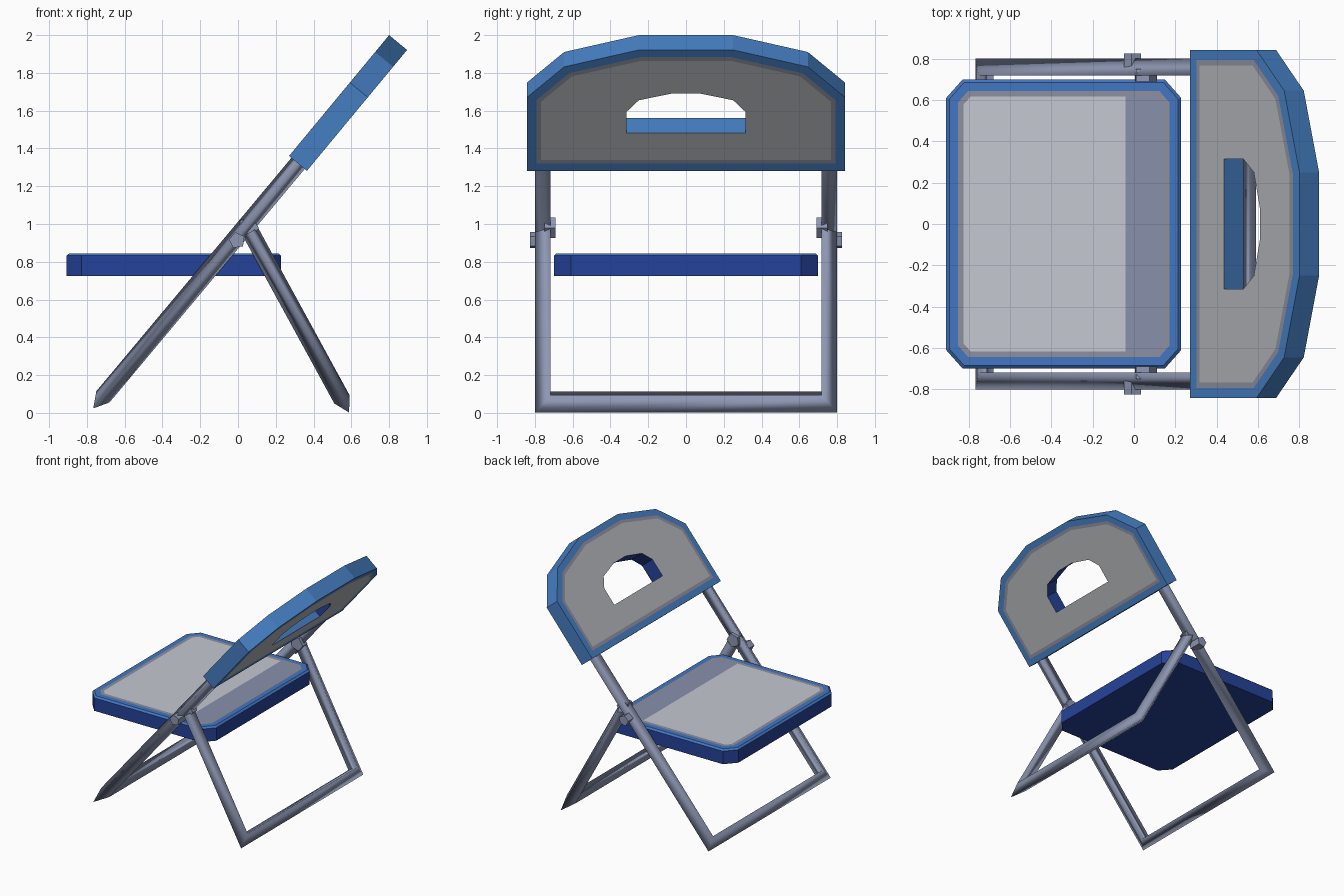
import bpy, bmesh, math
from mathutils import Vector

if "Cube" in bpy.data.objects:
    bpy.data.objects.remove(bpy.data.objects["Cube"])


def mat(name, rgb):
    m = bpy.data.materials.new(name)
    m.diffuse_color = (*rgb, 1)
    m.use_nodes = True
    m.node_tree.nodes["Principled BSDF"].inputs["Base Color"].default_value = m.diffuse_color
    return m


METAL = mat("grey metal", (0.27, 0.31, 0.45))
PANEL_BLUE = mat("panel blue", (0.06, 0.21, 0.54))
SEAT_BLUE = mat("seat blue", (0.055, 0.18, 0.54))
DARK_BLUE = mat("dark blue", (0.018, 0.055, 0.32))
RING = mat("border grey", (0.27, 0.28, 0.35))
PANEL_GREY = mat("panel grey", (0.45, 0.46, 0.48))
SEAT_GREY = mat("seat light grey", (0.56, 0.58, 0.64))
STRIP = mat("seat blue grey", (0.25, 0.28, 0.41))


def finish(bm, name, mats):
    me = bpy.data.meshes.new(name)
    bm.to_mesh(me)
    bm.free()
    for m in mats:
        me.materials.append(m)
    ob = bpy.data.objects.new(name, me)
    bpy.context.collection.objects.link(ob)
    return ob


def prism(outline, place, a, b):
    """Extrude a 2D outline from depth a to depth b; returns bmesh and its two caps."""
    bm = bmesh.new()
    rings = [[bm.verts.new(place(p, q, d)) for p, q in outline] for d in (a, b)]
    n = len(outline)
    caps = [bm.faces.new(r) for r in rings]
    for i in range(n):
        j = (i + 1) % n
        bm.faces.new((rings[0][i], rings[0][j], rings[1][j], rings[1][i]))
    bmesh.ops.recalc_face_normals(bm, faces=bm.faces)
    return bm, caps


def inset(bm, face, width, rim, inner, depth=0.0):
    new = bmesh.ops.inset_individual(bm, faces=[face], thickness=width, depth=depth,
                                     use_even_offset=True)["faces"]
    for f in new:
        f.material_index = rim
    face.material_index = inner


def mirrored(half):
    return half + [(-y, v) for y, v in reversed(half)]


# Seat: chamfered slab, bevelled top edge, painted border and rear strip
x0, x1, w, cx, cy = -0.908, 0.228, 0.70, 0.08, 0.09
outline = [(x0, -w + cy), (x0 + cx, -w), (x1 - cx, -w), (x1, -w + cy),
           (x1, w - cy), (x1 - cx, w), (x0 + cx, w), (x0, w - cy)]
bm, caps = prism(outline, lambda x, y, z: (x, y, z), 0.725, 0.832)
for f in bm.faces:
    f.material_index = 0
top = caps[1]
inset(bm, top, 0.015, 1, 1, 0.013)
inset(bm, top, 0.042, 1, 2)
inset(bm, top, 0.027, 2, 3)
bmesh.ops.bisect_plane(bm, geom=[top] + list(top.edges) + list(top.verts),
                       plane_co=(-0.04, 0, 0), plane_no=(1, 0, 0))
for f in bm.faces:
    if f.material_index == 3 and f.calc_center_median().x > -0.04:
        f.material_index = 4
finish(bm, "seat", [DARK_BLUE, SEAT_BLUE, RING, SEAT_GREY, STRIP])

# Backrest: tilted arched panel with a handle hole
U = Vector((0.638, 0, 0.770))
N = Vector((0.770, 0, -0.638))
BASE = Vector((0.27, 0, 1.36))


def tilt(y, v, d):
    return BASE + U * v + N * d + Vector((0, y, 0))


panel_mats = [PANEL_BLUE, RING, PANEL_GREY, DARK_BLUE]
bm, caps = prism(mirrored([(0.842, 0), (0.842, 0.505), (0.645, 0.715), (0.25, 0.831)]),
                 tilt, 0, 0.123)
for c in caps:
    inset(bm, c, 0.05, 0, 1)
    inset(bm, c, 0.025, 1, 2)
back = finish(bm, "backrest", panel_mats)

bm, caps = prism(mirrored([(0.315, 0.26), (0.315, 0.405), (0.25, 0.485), (0.08, 0.53)]),
                 tilt, -0.1, 0.22)
for f in bm.faces:
    # the floor of the hole is light, its sides and arch are dark
    f.material_index = 0 if f.normal.dot(U) < -0.9 else 3
cutter = finish(bm, "handle_cutter", panel_mats)
cutter.hide_render = True
mod = back.modifiers.new("handle", 'BOOLEAN')
mod.operation = 'DIFFERENCE'
mod.solver = 'EXACT'
mod.object = cutter
bpy.context.view_layer.objects.active = back
bpy.ops.object.modifier_apply(modifier=mod.name)
bpy.data.objects.remove(cutter)


def u_frame(name, top, bottom):
    """U-shaped three-sided tube with mitred corners, lying in a tilted plane."""
    t, b = Vector((top[0], 0, top[1])), Vector((bottom[0], 0, bottom[1]))
    d = (b - t).normalized()
    side = Vector((d.z, 0, -d.x)) * 0.046
    inner, outer = 0.717, 0.80
    bm = bmesh.new()
    rings = []
    for end, s in ((t, -1), (b, -1), (b, 1), (t, 1)):
        tip = end + d * 0.08 if end is b else end
        pts = [end + side + Vector((0, s * inner, 0)),
               tip + Vector((0, s * outer, 0)),
               end - side + Vector((0, s * inner, 0))]
        rings.append([bm.verts.new(p) for p in pts])
    for r, q in zip(rings, rings[1:]):
        for i in range(3):
            j = (i + 1) % 3
            bm.faces.new((r[i], r[j], q[j], q[i])).smooth = True
    bm.faces.new(rings[0])
    bm.faces.new(rings[-1])
    bmesh.ops.recalc_face_normals(bm, faces=bm.faces)
    return finish(bm, name, [METAL])


# Leg frames
u_frame("front_leg_frame", (0.335, 1.341), (-0.715, 0.085))
u_frame("rear_leg_frame", (0.066, 0.958), (0.55, 0.072))

# Five-sided pivot bolts on both sides
for label, x, z, r, phase, ya, yb in (("outer_bolt", -0.005, 0.913, 0.044, 100, 0.72, 0.825),
                                      ("inner_bolt", 0.054, 0.982, 0.057, 140, 0.69, 0.75)):
    ring = [(x + r * math.cos(math.radians(phase + 72 * i)),
             z + r * math.sin(math.radians(phase + 72 * i))) for i in range(5)]
    for side, s in (("left", 1), ("right", -1)):
        bm, _ = prism(ring, lambda p, q, d: (p, s * d, q), ya, yb)
        finish(bm, f"{label}_{side}", [METAL])
